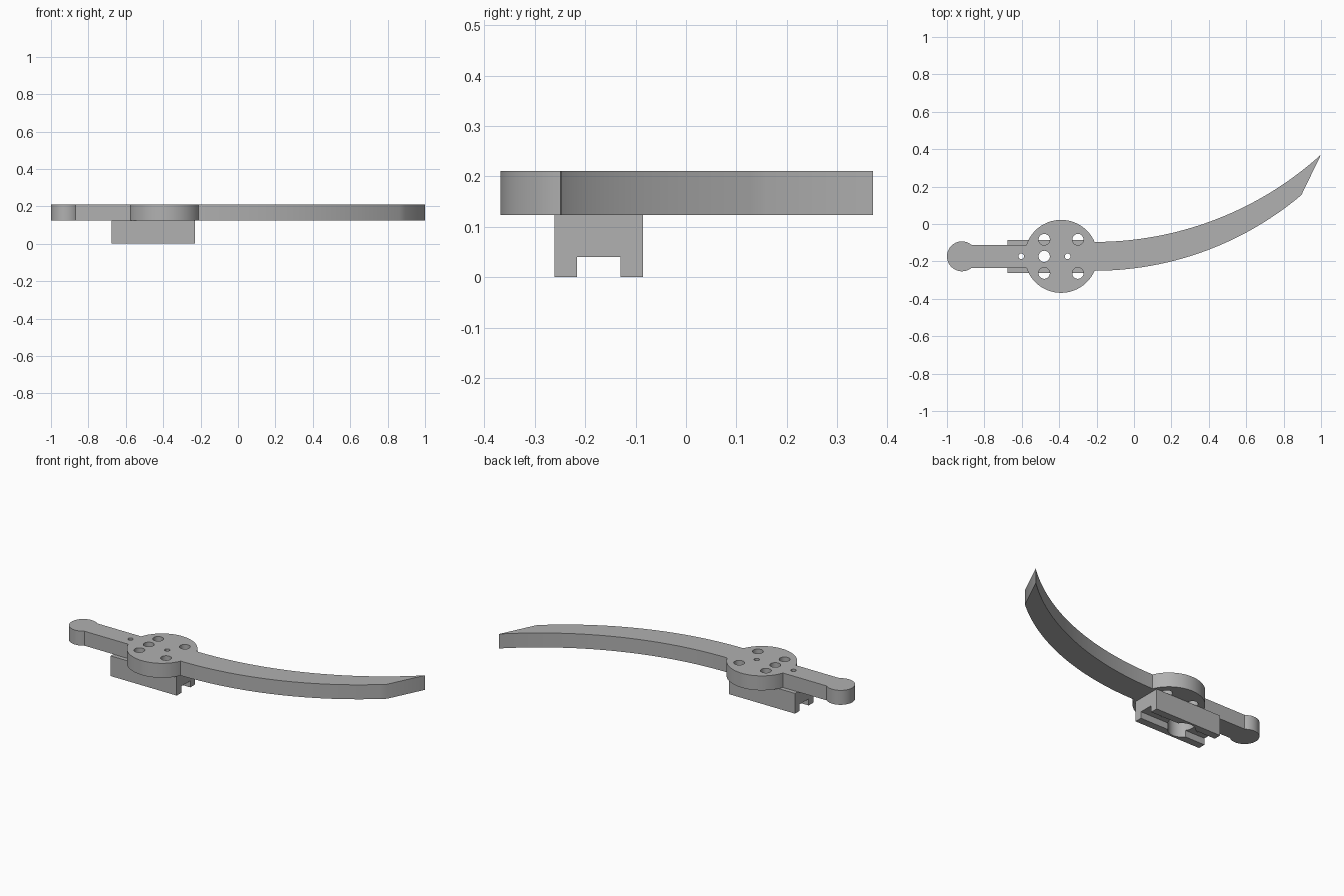
import bpy, bmesh
from math import sin, cos, asin, sqrt, pi, radians
from mathutils import Matrix, Vector

cube = bpy.data.objects.get("Cube")
if cube:
    bpy.data.objects.remove(cube, do_unlink=True)

grey = bpy.data.materials.new("plain grey")
grey.use_nodes = True
colour = (0.44, 0.44, 0.44, 1)
grey.diffuse_color = colour
grey.node_tree.nodes["Principled BSDF"].inputs["Base Color"].default_value = colour

AXIS_Y = -0.173                      # centre line of grip, guard and mount
MOUNT_TOP, PLATE_TOP = 0.123, 0.211


def prism(name, points, direction):
    """Solid made by extruding a closed profile along a direction."""
    bm = bmesh.new()
    face = bm.faces.new([bm.verts.new(p) for p in points])
    made = bmesh.ops.extrude_face_region(bm, geom=[face])["geom"]
    bmesh.ops.translate(bm, vec=Vector(direction),
                        verts=[g for g in made if isinstance(g, bmesh.types.BMVert)])
    bmesh.ops.recalc_face_normals(bm, faces=bm.faces)
    mesh = bpy.data.meshes.new(name)
    bm.to_mesh(mesh)
    bm.free()
    mesh.materials.append(grey)
    obj = bpy.data.objects.new(name, mesh)
    bpy.context.collection.objects.link(obj)
    return obj


def drill(obj, holes):
    """Cut upright round holes given as (x, y, radius, bottom, top)."""
    bm = bmesh.new()
    for x, y, r, low, high in holes:
        bmesh.ops.create_cone(bm, cap_ends=True, segments=40, radius1=r, radius2=r,
                              depth=high - low,
                              matrix=Matrix.Translation((x, y, (low + high) / 2)))
    mesh = bpy.data.meshes.new("hole_cutter")
    bm.to_mesh(mesh)
    bm.free()
    mesh.materials.append(grey)
    cutter = bpy.data.objects.new("hole_cutter", mesh)
    cutter.hide_render = True
    bpy.context.collection.objects.link(cutter)
    mod = obj.modifiers.new("holes", 'BOOLEAN')
    mod.operation, mod.solver, mod.object = 'DIFFERENCE', 'EXACT', cutter
    bpy.context.view_layer.objects.active = obj
    bpy.ops.object.modifier_apply(modifier=mod.name)
    bpy.data.objects.remove(cutter, do_unlink=True)


def arc(cx, cy, r, start, end, steps):
    return [(cx + r * cos(start + (end - start) * i / steps),
             cy + r * sin(start + (end - start) * i / steps)) for i in range(steps + 1)]


def edge_curve(x0, y0, x1, y1, steps=28):
    """Circular blade edge that leaves (x0, y0) level and rises to (x1, y1)."""
    dx, dy = x1 - x0, y1 - y0
    r = (dx * dx + dy * dy) / (2 * dy)
    return arc(x0, y0 + r, r, -pi / 2, -pi / 2 + asin(dx / r), steps)


# Sword plate: pommel, grip, round guard and curved blade in one outline
POMMEL_X, POMMEL_R = -0.92, 0.08
GUARD_X, GUARD_R = -0.39, 0.195
GRIP_HALF, BLADE_HALF = 0.062, 0.077

pommel_join = asin(GRIP_HALF / POMMEL_R)
grip_join = pi - asin(GRIP_HALF / GUARD_R)
blade_join = asin(BLADE_HALF / GUARD_R)
blade_x = GUARD_X + sqrt(GUARD_R ** 2 - BLADE_HALF ** 2)

outline = arc(POMMEL_X, AXIS_Y, POMMEL_R, pommel_join, 2 * pi - pommel_join, 40)
outline += arc(GUARD_X, AXIS_Y, GUARD_R, -grip_join, -blade_join, 36)
outline += edge_curve(blade_x, AXIS_Y - BLADE_HALF, 0.895, 0.155)[1:]
outline += edge_curve(blade_x, AXIS_Y + BLADE_HALF, 1.0, 0.371)[:0:-1]
outline += arc(GUARD_X, AXIS_Y, GUARD_R, blade_join, grip_join, 36)
plate = prism("sword_plate", [(x, y, MOUNT_TOP) for x, y in outline],
              (0, 0, PLATE_TOP - MOUNT_TOP))

# Mounting block under the guard, with a channel along its underside
half, slot, slot_top = 0.088, 0.043, 0.04
right_half = [(slot, slot_top), (slot, 0), (half, 0), (half, MOUNT_TOP)]
profile = right_half + [(-y, z) for y, z in reversed(right_half)]
mount = prism("mounting_block", [(-0.675, AXIS_Y + y, z) for y, z in profile],
              (0.445, 0, 0))

# Screw holes: centre-line ones go through both parts, the others the plate only
BORE_X = -0.48
centre_holes = [(BORE_X, AXIS_Y, 0.03), (-0.603, AXIS_Y, 0.015), (-0.355, AXIS_Y, 0.015)]
corner_holes = [(x, AXIS_Y + s * 0.09, 0.03) for x in (BORE_X, -0.3) for s in (-1, 1)]
drill(plate, [(*h, 0.05, 0.3) for h in centre_holes + corner_holes])
drill(mount, [(BORE_X, AXIS_Y, 0.075, -0.1, 0.1)])
drill(mount, [(*h, -0.2, 0.3) for h in centre_holes])

# Smooth the round walls, keep the rims sharp
for obj in (plate, mount):
    bpy.ops.object.select_all(action='DESELECT')
    obj.select_set(True)
    bpy.context.view_layer.objects.active = obj
    bpy.ops.object.shade_smooth_by_angle(angle=radians(25))
